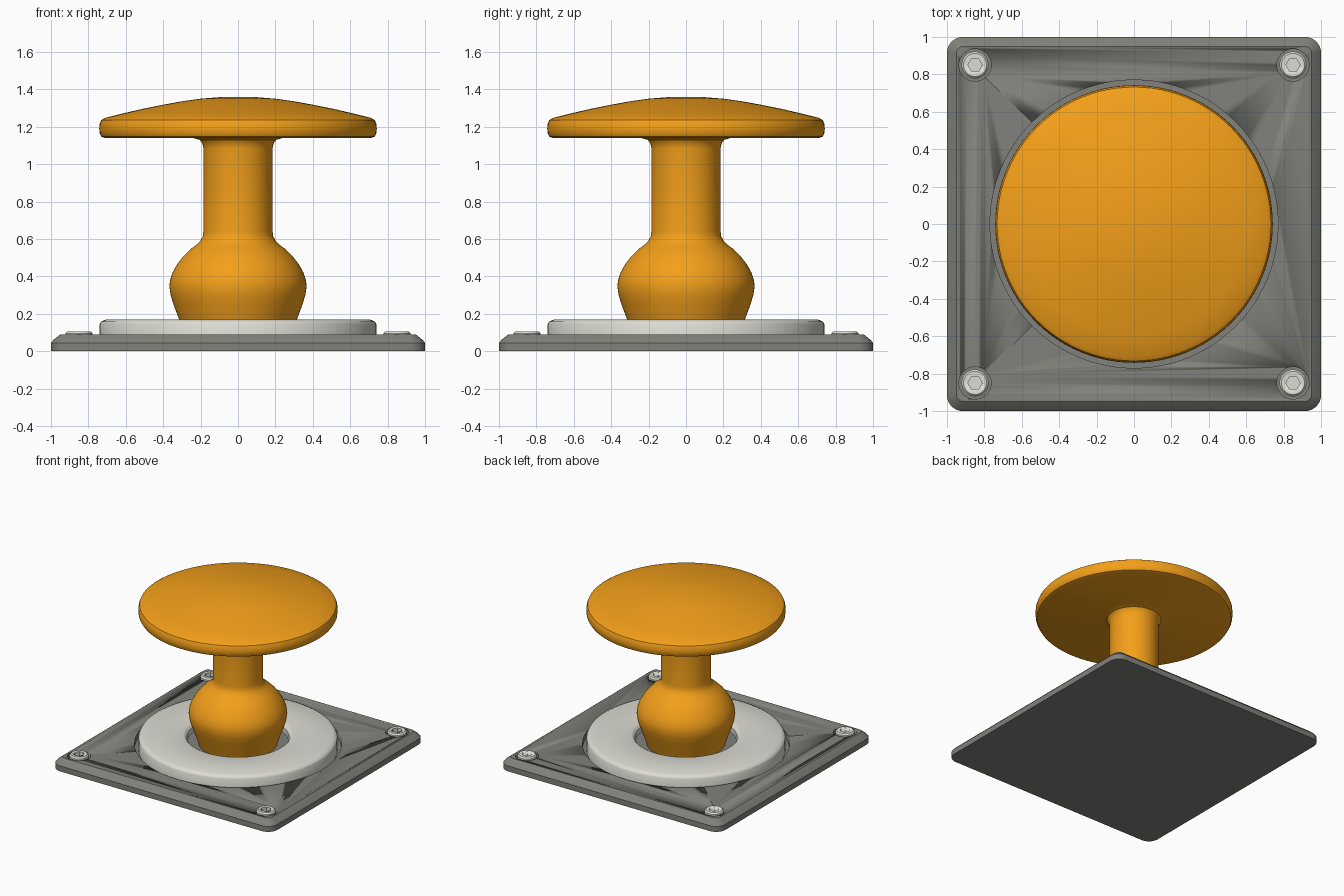
import bpy, bmesh
from math import cos, sin, pi

if "Cube" in bpy.data.objects:
    bpy.data.objects.remove(bpy.data.objects["Cube"])


def make_material(name, rgb):
    m = bpy.data.materials.new(name)
    m.diffuse_color = (*rgb, 1)
    m.use_nodes = True
    m.node_tree.nodes["Principled BSDF"].inputs["Base Color"].default_value = m.diffuse_color
    return m


orange = make_material("orange", (0.9, 0.35, 0.01))
ivory = make_material("ivory", (0.72, 0.72, 0.66))
grey = make_material("warm_grey", (0.22, 0.22, 0.2))


def finish(name, bm, mat, angle=35):
    bmesh.ops.remove_doubles(bm, verts=bm.verts, dist=1e-5)
    bmesh.ops.recalc_face_normals(bm, faces=bm.faces)
    me = bpy.data.meshes.new(name)
    bm.to_mesh(me)
    bm.free()
    ob = bpy.data.objects.new(name, me)
    bpy.context.collection.objects.link(ob)
    if mat:
        me.materials.append(mat)
    bpy.ops.object.select_all(action='DESELECT')
    ob.select_set(True)
    bpy.context.view_layer.objects.active = ob
    bpy.ops.object.shade_smooth_by_angle(angle=angle * pi / 180)
    return ob


def loft(loops, close=False):
    """Join loops of equal length; cap the ends, or close into a ring."""
    bm = bmesh.new()
    rings = [[bm.verts.new(p) for p in loop] for loop in loops]
    pairs = list(zip(rings, rings[1:]))
    if close:
        pairs.append((rings[-1], rings[0]))
    for a, b in pairs:
        for i in range(len(a)):
            j = (i + 1) % len(a)
            bm.faces.new((a[i], a[j], b[j], b[i]))
    if not close:
        bm.faces.new(rings[0][::-1])
        bm.faces.new(rings[-1])
    return bm


def circle(r, z, n=96, x=0, y=0):
    return [(x + r * cos(2 * pi * i / n), y + r * sin(2 * pi * i / n), z) for i in range(n)]


def rounded_square(h, r, z, n=8):
    pts = []
    for k, (sx, sy) in enumerate([(1, 1), (-1, 1), (-1, -1), (1, -1)]):
        for i in range(n + 1):
            a = pi / 2 * (k + i / n)
            pts.append((sx * (h - r) + r * cos(a), sy * (h - r) + r * sin(a), z))
    return pts


def turned(name, profile, mat, close=False, n=96, x=0, y=0, angle=35):
    return finish(name, loft([circle(r, z, n, x, y) for r, z in profile], close), mat, angle)


def cut(target, cutter):
    cutter.hide_render = True
    cutter.hide_set(True)
    mod = target.modifiers.new("cut_" + cutter.name, 'BOOLEAN')
    mod.operation = 'DIFFERENCE'
    mod.solver = 'EXACT'
    mod.object = cutter
    bpy.context.view_layer.objects.active = target
    bpy.ops.object.modifier_apply(modifier=mod.name)
    bpy.data.objects.remove(cutter)


# Base plate with bevelled rim and a round recess for the collar
plate = finish("base_plate", loft([
    rounded_square(1.0, 0.085, 0), rounded_square(1.0, 0.085, 0.045),
    rounded_square(0.985, 0.07, 0.062), rounded_square(0.95, 0.04, 0.09)]), grey, 30)
cut(plate, turned("recess", [(0.77, 0.045), (0.77, 0.2)], None))

# Corner screws with hexagonal sockets, each in its own recess
corners = [(sx * 0.85, sy * 0.85) for sx in (-1, 1) for sy in (-1, 1)]
for i, (x, y) in enumerate(corners):
    cut(plate, turned("screw_recess", [(0.086, 0.05), (0.086, 0.2)], None, n=32, x=x, y=y))
    screw = turned(f"screw_{i + 1}", [(0.072, 0.045), (0.072, 0.095), (0.062, 0.106)],
                   ivory, n=32, x=x, y=y)
    cut(screw, turned("socket", [(0.038, 0.07), (0.038, 0.2)], None, n=6, x=x, y=y))

# Collar ring around the stem
turned("collar_ring", [(0.38, 0.045), (0.74, 0.045), (0.74, 0.145), (0.732, 0.158),
                       (0.705, 0.17), (0.41, 0.17), (0.395, 0.165), (0.38, 0.145)],
       ivory, close=True)
turned("collar_floor", [(0.385, 0.045), (0.385, 0.1)], grey)

# Bulb, stem and domed cap turned in one piece
turned("knob", [
    (0.28, 0.06), (0.315, 0.17), (0.345, 0.25), (0.36, 0.3), (0.367, 0.345), (0.363, 0.38),
    (0.35, 0.42), (0.325, 0.465), (0.29, 0.51), (0.255, 0.545), (0.22, 0.57),
    (0.2, 0.592), (0.188, 0.615), (0.185, 0.64), (0.185, 1.085), (0.19, 1.11),
    (0.205, 1.13), (0.24, 1.14), (0.71, 1.14), (0.73, 1.147), (0.74, 1.165),
    (0.742, 1.19), (0.74, 1.215), (0.732, 1.235), (0.71, 1.248), (0.6, 1.275), (0.5, 1.298),
    (0.4, 1.318), (0.3, 1.336), (0.2, 1.35), (0.1, 1.358), (0.03, 1.36)], orange)
